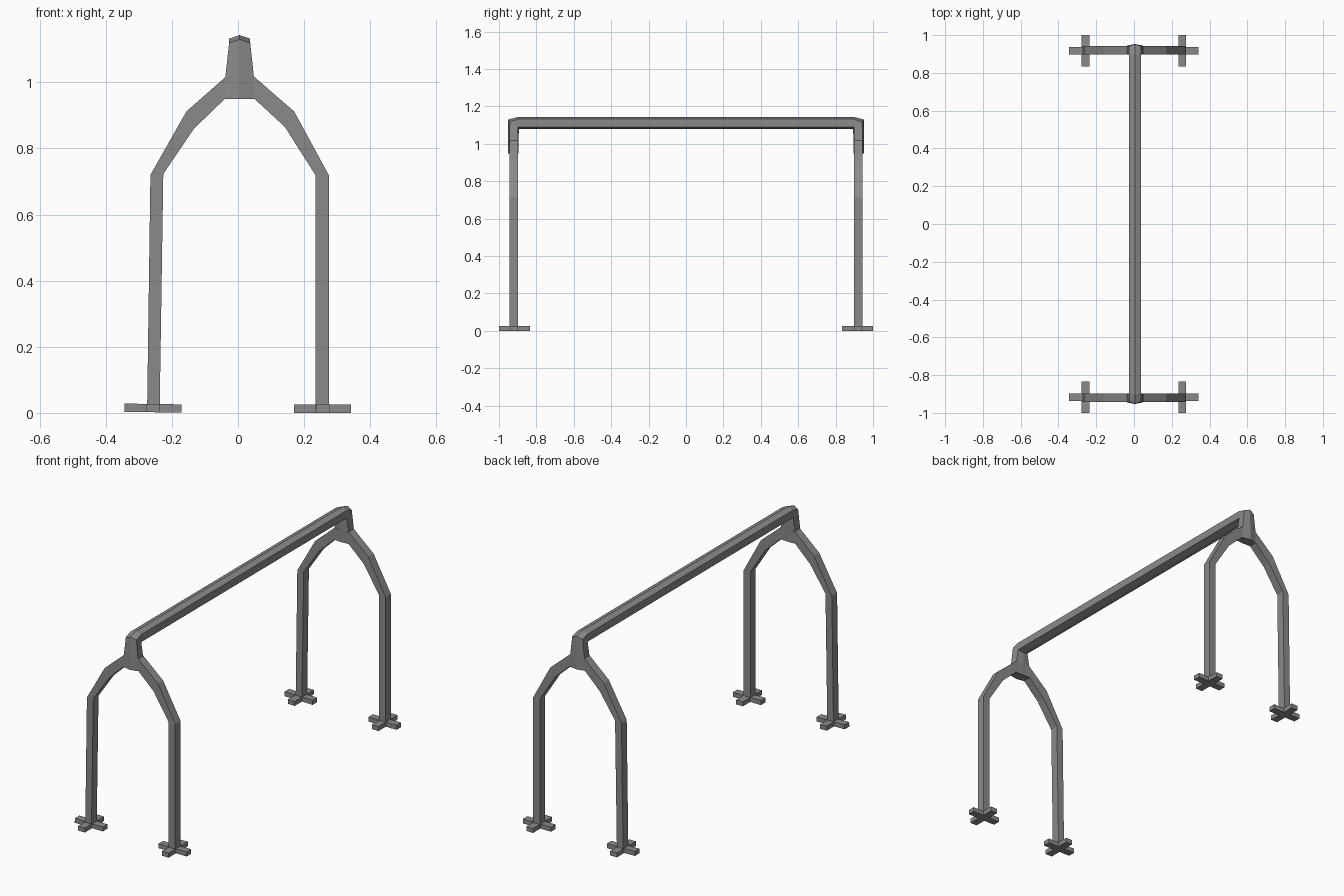
import bpy, bmesh
from mathutils import Matrix

if "Cube" in bpy.data.objects:
    bpy.data.objects.remove(bpy.data.objects["Cube"])

# Dark grey paint shared by all parts
paint = bpy.data.materials.new("dark_grey")
paint.diffuse_color = (0.26, 0.255, 0.255, 1)
paint.use_nodes = True
paint.node_tree.nodes["Principled BSDF"].inputs["Base Color"].default_value = paint.diffuse_color


def finish(bm, name, mirror_y=False):
    bmesh.ops.recalc_face_normals(bm, faces=bm.faces)
    me = bpy.data.meshes.new(name)
    bm.to_mesh(me)
    bm.free()
    me.materials.append(paint)
    ob = bpy.data.objects.new(name, me)
    bpy.context.collection.objects.link(ob)
    if mirror_y:
        mod = ob.modifiers.new("Mirror", 'MIRROR')
        mod.use_axis = (False, True, False)
    return ob


def prism(points, offset):
    bm = bmesh.new()
    face = bm.faces.new([bm.verts.new(p) for p in points])
    ext = bmesh.ops.extrude_face_region(bm, geom=[face], use_keep_orig=True)
    moved = [v for v in ext["geom"] if isinstance(v, bmesh.types.BMVert)]
    bmesh.ops.translate(bm, verts=moved, vec=offset)
    return bm


# Arched end frames: legs and shoulders as one flat profile
profile = [(0.276, 0.01), (0.276, 0.717), (0.17, 0.912), (0.049, 1.017),
           (-0.037, 1.017), (-0.156, 0.912), (-0.265, 0.72), (-0.275, 0.01),
           (-0.237, 0.01), (-0.226, 0.723), (-0.133, 0.86), (-0.04, 0.95),
           (0.05, 0.95), (0.142, 0.865), (0.234, 0.72), (0.234, 0.01)]
finish(prism([(x, -0.943, z) for x, z in profile], (0, 0.046, 0)),
       "leg_frame", True)

# Cross-shaped feet; the left one is slightly tilted
L, W = 0.086, 0.0205
cross = [(L, -W), (L, W), (W, W), (W, L), (-W, L), (-W, W),
         (-L, W), (-L, -W), (-W, -W), (-W, -L), (W, -L), (W, -W)]
for name, x, z, tilt in (("foot_right", 0.256, 0, 0),
                         ("foot_left", -0.2575, 0.002, 0.014)):
    bm = prism([(a, b * 0.97, 0) for a, b in cross], (0, 0, 0.025))
    bm.transform(Matrix.Translation((x, -0.9175, z)) @ Matrix.Rotation(tilt, 4, 'Y'))
    finish(bm, name, True)

# Top rail: six-sided section bending down into a yoke at each end
# Each ring: half width, then (y, z) of outer ridge, outer side, inner side, inner ridge
rings = [
    (0.043, (-0.953, 0.949), (-0.944, 0.949), (-0.899, 0.949), (-0.896, 0.949)),
    (0.043, (-0.953, 1.018), (-0.944, 1.018), (-0.899, 1.018), (-0.896, 1.018)),
    (0.032, (-0.951, 1.130), (-0.942, 1.119), (-0.899, 1.090), (-0.893, 1.080)),
    (0.032, (-0.900, 1.143), (-0.899, 1.132), (-0.895, 1.090), (-0.890, 1.080)),
]
rings += [(hw, *[(-y, z) for y, z in pts]) for hw, *pts in reversed(rings)]
cx = 0.005
bm = bmesh.new()
loops = []
for hw, top, side, inside, low in rings:
    coords = [(cx, *top), (cx + hw, *side), (cx + hw, *inside),
              (cx, *low), (cx - hw, *inside), (cx - hw, *side)]
    loops.append([bm.verts.new(c) for c in coords])
for a, b in zip(loops, loops[1:]):
    for i in range(6):
        j = (i + 1) % 6
        bm.faces.new((a[i], a[j], b[j], b[i]))
bm.faces.new(loops[0])
bm.faces.new(loops[-1])
finish(bm, "top_rail")
